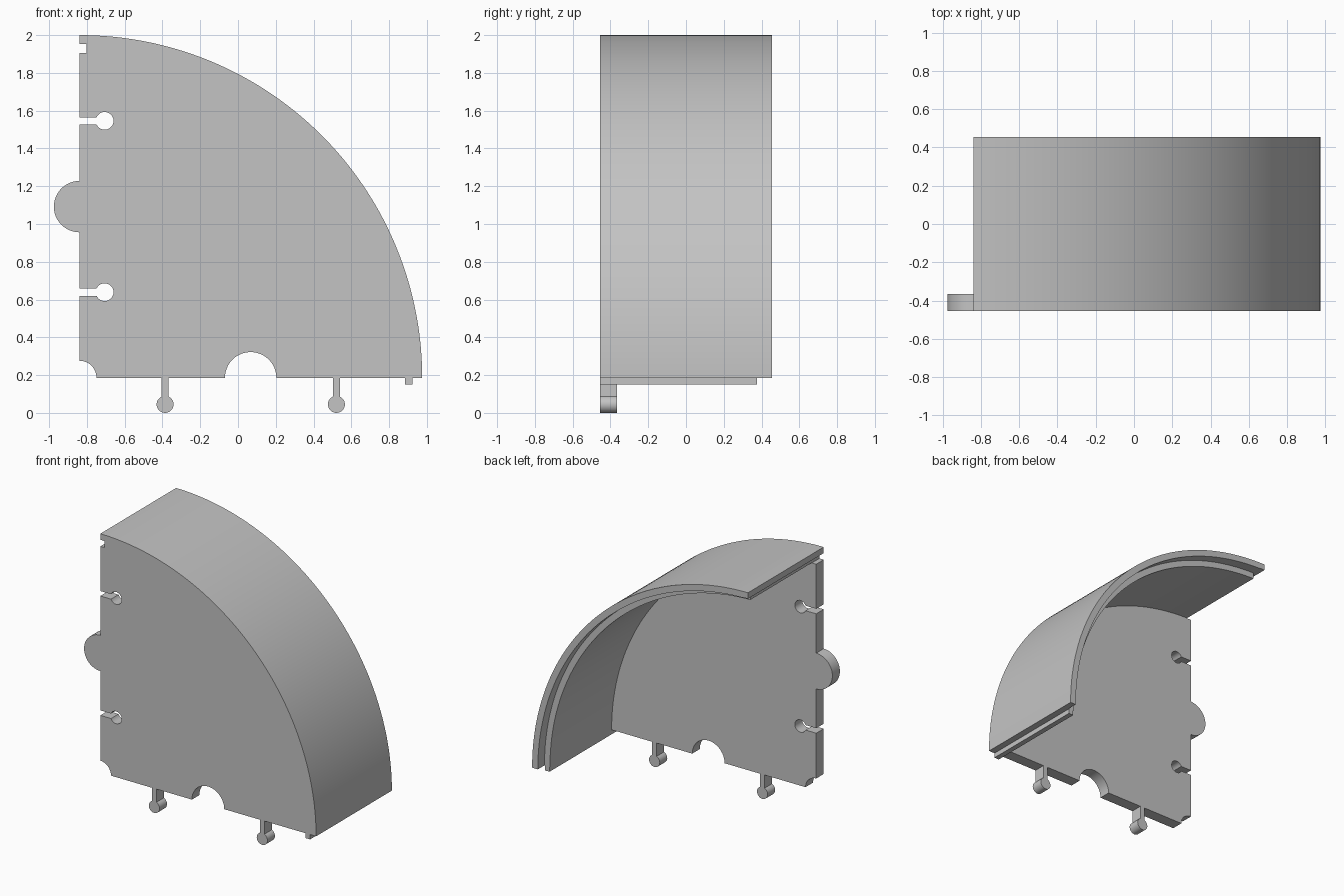
import bpy, bmesh
from math import sin, cos, radians, degrees, asin

cube = bpy.data.objects.get("Cube")
if cube:
    bpy.data.objects.remove(cube, do_unlink=True)

# Main dimensions; outlines are measured from the square corner of the panel
CORNER_X, CORNER_Z = -0.839, 0.186
HALF_DEPTH = 0.455
R_OUT, R_STEP, R_IN = 1.814, 1.766, 1.72
PANEL_BACK, STEP_BACK = -0.365, 0.375
NEAR, MID, FAR = 0.453, 0.906, 1.36      # joint positions along both straight edges


def arc(cu, cw, r, a0, a1, n=24):
    angles = [radians(a0 + (a1 - a0) * i / n) for i in range(n + 1)]
    return [(cu + r * cos(a), cw + r * sin(a)) for a in angles]


def prism(name, outline, y0, y1):
    bm = bmesh.new()
    face = bm.faces.new([bm.verts.new((CORNER_X + u, y0, CORNER_Z + w)) for u, w in outline])
    new = bmesh.ops.extrude_face_region(bm, geom=[face])["geom"]
    bmesh.ops.translate(bm, vec=(0, y1 - y0, 0),
                        verts=[v for v in new if isinstance(v, bmesh.types.BMVert)])
    bmesh.ops.recalc_face_normals(bm, faces=bm.faces)
    mesh = bpy.data.meshes.new(name)
    bm.to_mesh(mesh)
    bm.free()
    obj = bpy.data.objects.new(name, mesh)
    bpy.context.collection.objects.link(obj)
    return obj


def peg(u, stem=0.019, r=0.045, drop=0.141):
    a = degrees(asin(stem / r))
    return [(u - stem, 0)] + arc(u, -drop, r, 90 + a, 450 - a) + [(u + stem, 0)]


def keyhole(w, slot=0.019, r=0.047, depth=0.133):
    a = 180 - degrees(asin(slot / r))
    return [(0, w + slot)] + arc(depth, w, r, a, -a) + [(0, w - slot)]


def rect_path(u0, w0, u1, w1):
    return [(u0, w0), (u1, w0), (u1, w1), (u0, w1)]


# Outline: bottom edge, curved edge, then down the straight side
bottom = (peg(NEAR) + arc(MID, 0, 0.136, 180, 0) + peg(FAR)
          + [(1.723, 0), (1.723, -0.037), (1.763, -0.037), (1.763, 0)])
side = (rect_path(0, 1.768, 0.036, 1.718) + keyhole(FAR)
        + arc(0, MID, 0.136, 90, 270) + keyhole(NEAR))
outline = bottom + arc(0, 0, R_OUT, 0, 90, 72) + side + arc(0, 0, 0.09, 90, 0, 12)
body = prism("quarter_round_panel", outline, -HALF_DEPTH, HALF_DEPTH)


# Hollow the back, leaving the panel and rim, then step the rim's rear edge
def hollow(name, r, y0):
    m = -0.3
    shape = arc(0, 0, r, 0, 90, 72) + [(m, r), (m, m), (r, m)]
    cutter = prism(name, shape, y0, 0.6)
    cutter.hide_render = True
    mod = body.modifiers.new(name, "BOOLEAN")
    mod.operation, mod.solver, mod.object = "DIFFERENCE", "EXACT", cutter
    bpy.ops.object.modifier_apply(modifier=mod.name)
    bpy.data.objects.remove(cutter, do_unlink=True)


bpy.ops.object.select_all(action="DESELECT")
body.select_set(True)
bpy.context.view_layer.objects.active = body
hollow("cavity_cutter", R_IN, PANEL_BACK)
hollow("rim_step_cutter", R_STEP, STEP_BACK)

# Finish
grey = bpy.data.materials.new("plain_grey")
grey.use_nodes = True
colour = (0.55, 0.55, 0.55, 1)
grey.diffuse_color = colour
grey.node_tree.nodes["Principled BSDF"].inputs["Base Color"].default_value = colour
body.data.materials.clear()
body.data.materials.append(grey)
bpy.ops.object.shade_smooth_by_angle(angle=radians(30))
